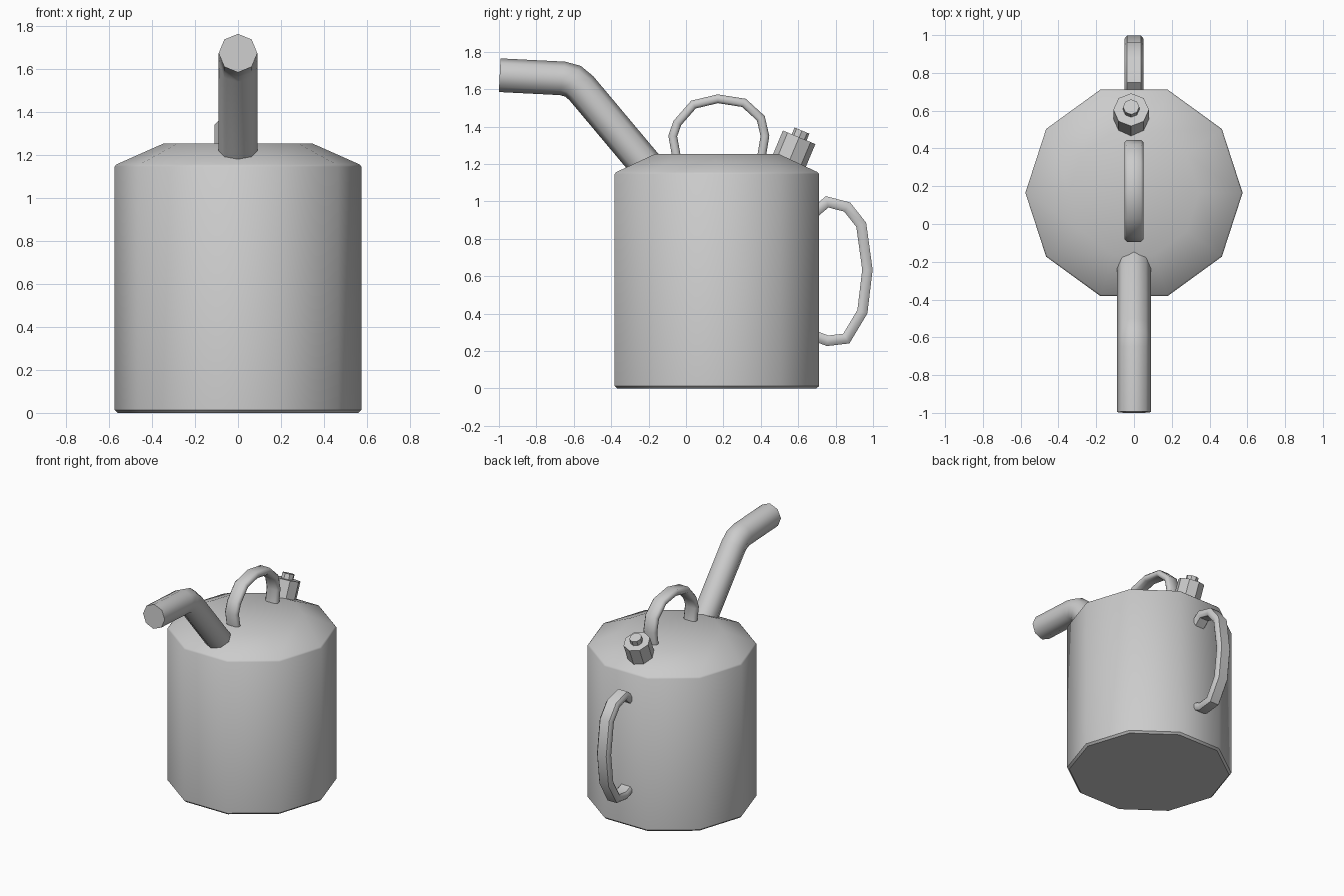
import bpy, bmesh
from math import radians, cos, sin, pi
from mathutils import Vector

if "Cube" in bpy.data.objects:
    bpy.data.objects.remove(bpy.data.objects["Cube"])


def ring_mesh(name, rings, smooth=40):
    """Skin a list of equal-length vertex rings and cap both ends."""
    bm = bmesh.new()
    vs = [[bm.verts.new(p) for p in r] for r in rings]
    n = len(rings[0])
    for a, b in zip(vs, vs[1:]):
        for i in range(n):
            j = (i + 1) % n
            bm.faces.new((a[i], a[j], b[j], b[i]))
    bm.faces.new(vs[0][::-1])
    bm.faces.new(vs[-1])
    bmesh.ops.recalc_face_normals(bm, faces=bm.faces)
    me = bpy.data.meshes.new(name)
    bm.to_mesh(me)
    bm.free()
    ob = bpy.data.objects.new(name, me)
    bpy.context.collection.objects.link(ob)
    bpy.ops.object.select_all(action='DESELECT')
    ob.select_set(True)
    bpy.context.view_layer.objects.active = ob
    bpy.ops.object.shade_smooth_by_angle(angle=radians(smooth))
    return ob


def polygon(n, r):
    return [(r * cos(2 * pi * i / n), r * sin(2 * pi * i / n)) for i in range(n)]


def sweep(name, path, section, x=0.0, smooth=50):
    """Mitred sweep of a section along a (y, z) path."""
    pts = [Vector(p) for p in path]
    rings = []
    for i, p in enumerate(pts):
        d0 = (p - pts[i - 1]).normalized() if i else (pts[1] - p).normalized()
        d1 = (pts[i + 1] - p).normalized() if i < len(pts) - 1 else d0
        t = (d0 + d1).normalized()
        nrm = Vector((-t.y, t.x)) / max(t.dot(d0), 0.5)
        rings.append([(x + a, p.x + nrm.x * b, p.y + nrm.y * b) for a, b in section])
    return ring_mesh(name, rings, smooth)


# ten-sided can with shallow sloped shoulder
profile = [(0.56, 0), (0.575, 0.014), (0.575, 1.146), (0.566, 1.157), (0.345, 1.255)]
ring_mesh("can_body", [[(x, y + 0.165, z) for x, y in polygon(10, r)] for r, z in profile])

# bent spout
sweep("spout", [(-0.996, 1.675), (-0.66, 1.658), (-0.605, 1.643), (-0.56, 1.606),
                (-0.19, 1.165)], polygon(8, 0.09))

# carrying and pouring handles, flat strap section with chamfered edges
w, t, c = 0.05, 0.023, 0.013
strap = [(w, -t + c), (w, t - c), (w - c, t), (c - w, t),
         (-w, t - c), (-w, c - t), (c - w, -t), (w - c, -t)]
sweep("top_handle", [(-0.05, 1.235), (-0.071, 1.35), (-0.046, 1.42), (0.04, 1.518),
                     (0.17, 1.549), (0.31, 1.527), (0.4, 1.445), (0.422, 1.35),
                     (0.403, 1.235)], strap)
strap_back = [(a, b * 1.2) for a, b in strap]
sweep("back_handle", [(0.68, 0.935), (0.755, 0.998), (0.862, 0.97), (0.937, 0.875),
                      (0.970, 0.635), (0.943, 0.41), (0.857, 0.267), (0.757, 0.255),
                      (0.68, 0.285)], strap_back)

# tilted filler neck and its cap knob
sweep("filler_neck", [(0.535, 1.176), (0.605, 1.343)], polygon(8, 0.094), -0.015, 30)
sweep("filler_knob", [(0.595, 1.319), (0.62, 1.379)], polygon(8, 0.043), -0.015, 30)
